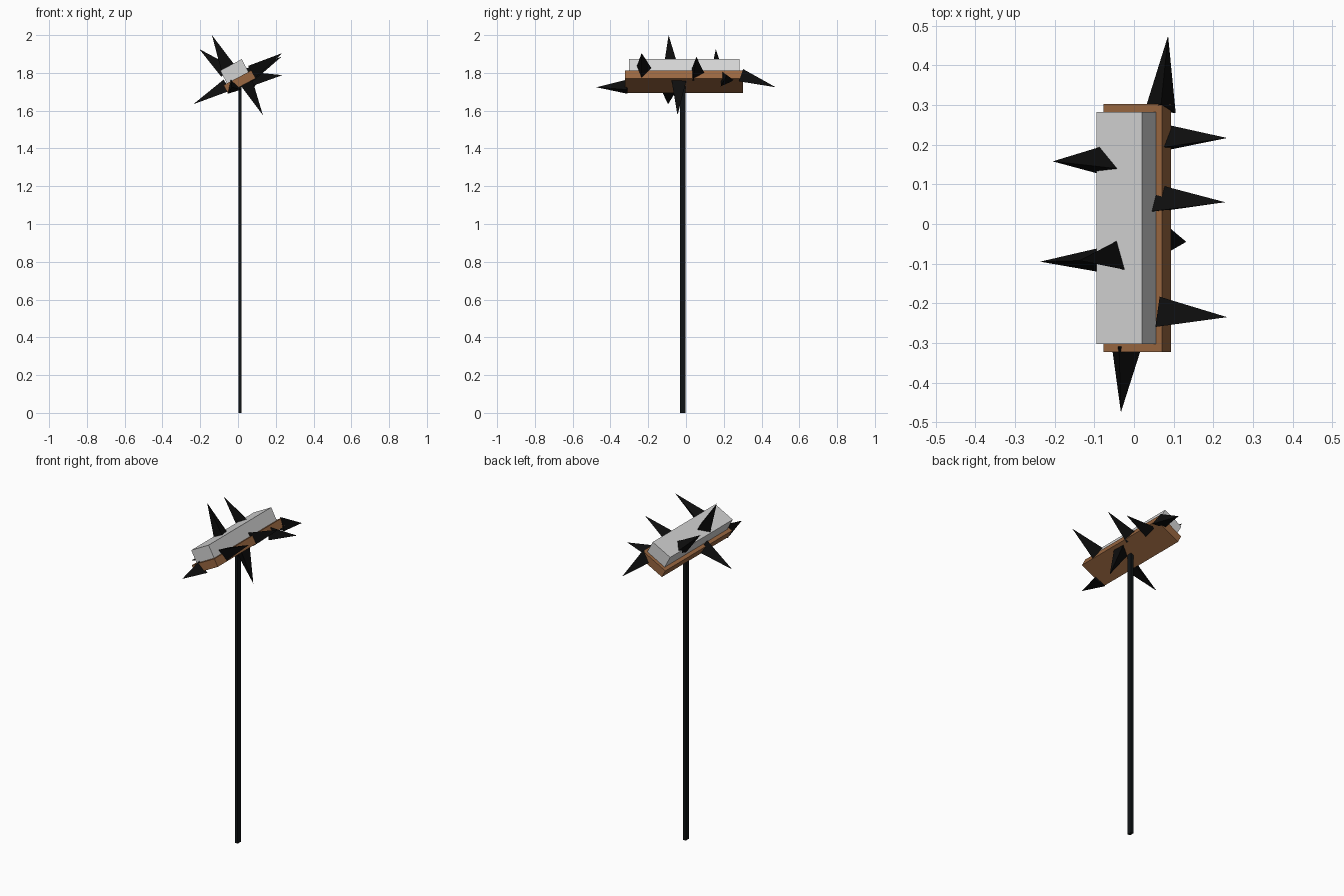
import bpy, bmesh, math
from mathutils import Vector, Matrix

cube = bpy.data.objects.get("Cube")
if cube:
    bpy.data.objects.remove(cube, do_unlink=True)


def material(name, color, rough=0.8):
    m = bpy.data.materials.new(name)
    m.use_nodes = True
    m.diffuse_color = (*color, 1)
    bsdf = m.node_tree.nodes["Principled BSDF"]
    bsdf.inputs["Base Color"].default_value = (*color, 1)
    bsdf.inputs["Roughness"].default_value = rough
    return m


black = material("spike black", (0.004, 0.004, 0.004))
pole_black = material("pole black", (0.005, 0.007, 0.008))
brown = material("wood brown", (0.32, 0.135, 0.052))
grey = material("light grey", (0.65, 0.65, 0.65))


def finish(name, bm, mat):
    bmesh.ops.recalc_face_normals(bm, faces=bm.faces)
    mesh = bpy.data.meshes.new(name)
    bm.to_mesh(mesh)
    bm.free()
    mesh.materials.append(mat)
    ob = bpy.data.objects.new(name, mesh)
    bpy.context.collection.objects.link(ob)
    return ob


def box(name, center, size, mat, tilt=0.0):
    bm = bmesh.new()
    bmesh.ops.create_cube(bm, size=1, matrix=Matrix.Diagonal((*size, 1)))
    ob = finish(name, bm, mat)
    ob.location = center
    ob.rotation_euler.y = -tilt
    return ob


def spike(name, base, tip, hint, radius=0.045):
    """Three-sided pyramid; hint is the way one base corner points."""
    base, tip = Vector(base), Vector(tip)
    axis = (tip - base).normalized()
    u = Vector(hint)
    u = (u - axis * u.dot(axis)).normalized()
    v = axis.cross(u)
    bm = bmesh.new()
    ring = []
    for i in range(3):
        a = i * math.tau / 3
        ring.append(bm.verts.new(base + radius * (math.cos(a) * u + math.sin(a) * v)))
    top = bm.verts.new(tip)
    bm.faces.new(ring)
    for i in range(3):
        bm.faces.new((ring[i], ring[(i + 1) % 3], top))
    return finish(name, bm, black)


# Pole and the two tilted slabs of the head
tilt = math.radians(28)
box("pole", (0.011, -0.016, 0.875), (0.017, 0.029, 1.75), pole_black)
box("wood_slab", (0.0085, -0.01, 1.753), (0.167, 0.626, 0.048), brown, tilt)
box("grey_slab", (-0.019, -0.01, 1.808), (0.129, 0.586, 0.078), grey, tilt)

# Spikes: base centre, tip, corner direction
spikes = {
    "back_end_spike": ((0.067, 0.29, 1.777), (0.086, 0.475, 1.724), (0, 0, 1)),
    "front_end_spike": ((-0.025, -0.31, 1.722), (-0.033, -0.475, 1.724), (-0.3, 0, 1)),
    "left_back_spike": ((0.065, 0.21, 1.765), (0.235, 0.217, 1.788), (0, 1, -0.1)),
    "left_middle_spike": ((0.06, 0.055, 1.79), (0.23, 0.055, 1.885), (-0.4, -0.5, 0.7)),
    "left_front_spike": ((0.07, -0.226, 1.812), (0.235, -0.235, 1.905), (0.47, -0.2, -0.88)),
    "right_spike": ((-0.055, -0.09, 1.725), (-0.237, -0.095, 1.634), (0, 0, 1)),
    "bottom_spike": ((0.056, -0.038, 1.75), (0.132, -0.045, 1.576), (-1, 0, 0)),
    "top_back_spike": ((-0.065, 0.155, 1.805), (-0.205, 0.158, 1.926), (0.6, -0.35, 0.7)),
    "top_front_spike": ((-0.05, -0.086, 1.83), (-0.138, -0.092, 2.0), (-1, -0.35, -0.4)),
}
for name, (base, tip, hint) in spikes.items():
    spike(name, base, tip, hint)
